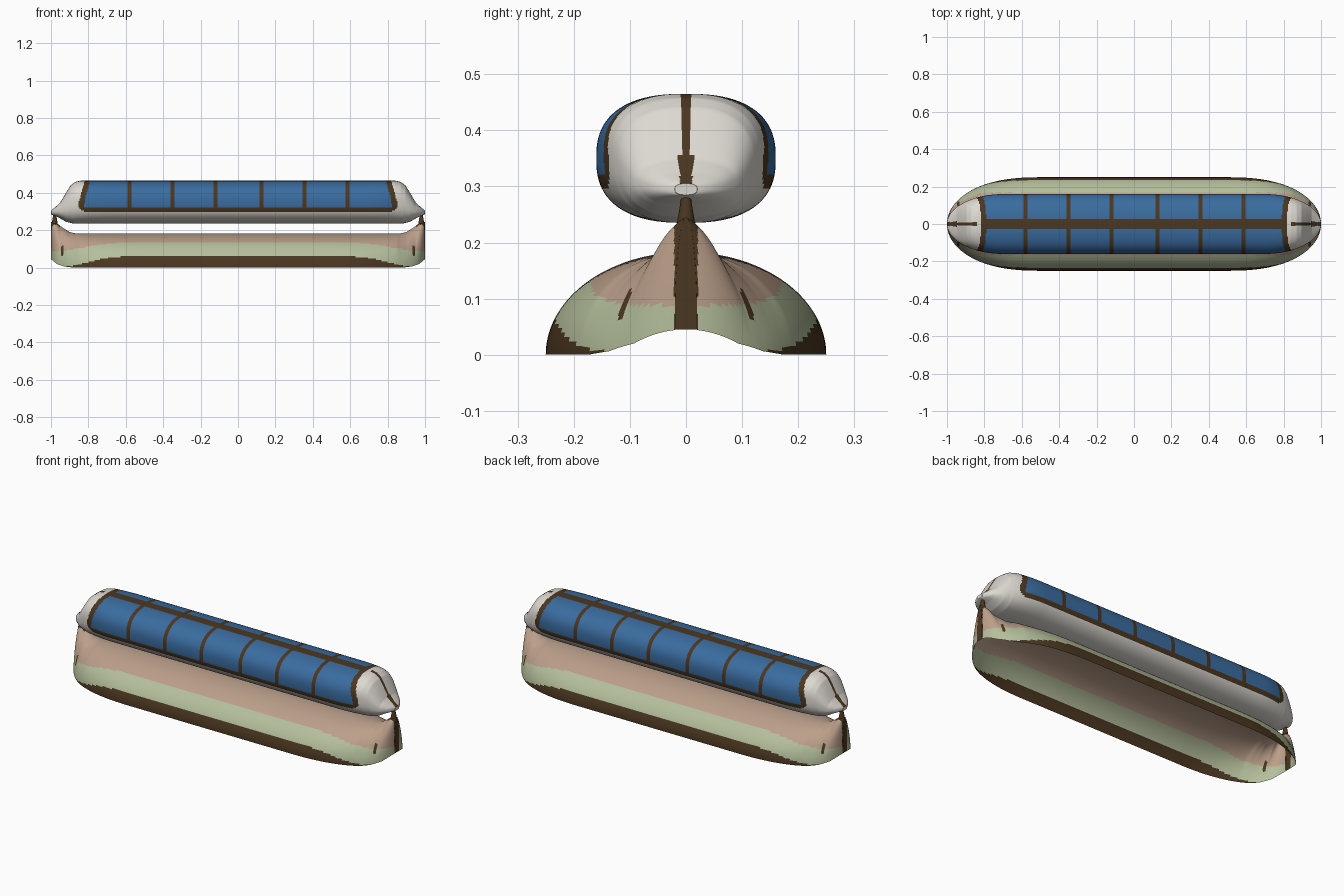
import bpy, bmesh, math

cube = bpy.data.objects.get("Cube")
if cube:
    bpy.data.objects.remove(cube, do_unlink=True)


def material(name, rgb):
    m = bpy.data.materials.new(name)
    m.use_nodes = True
    m.diffuse_color = (*rgb, 1)
    bsdf = m.node_tree.nodes["Principled BSDF"]
    bsdf.inputs["Base Color"].default_value = (*rgb, 1)
    bsdf.inputs["Roughness"].default_value = 0.7
    return m


WHITE = material("off_white", (0.72, 0.69, 0.64))
BLUE = material("glass_blue", (0.042, 0.15, 0.35))
BROWN = material("dark_brown", (0.07, 0.038, 0.015))
GREEN = material("pale_green", (0.46, 0.52, 0.33))
BEIGE = material("warm_beige", (0.5, 0.35, 0.255))

DIVIDERS = (-0.58, -0.35, -0.12, 0.125, 0.355, 0.585)
STEPS = 360


def interp(points, x):
    """Linear lookup of a profile in |x|."""
    x = abs(x)
    if x <= points[0][0]:
        return points[0][1]
    for (x0, v0), (x1, v1) in zip(points, points[1:]):
        if x <= x1:
            return v0 + (v1 - v0) * (x - x0) / (x1 - x0)
    return points[-1][1]


def spow(v, e):
    return math.copysign(abs(v) ** e, v)


def stations():
    """Lengthwise positions, denser at the tips, with exact divider edges."""
    xs = [math.sin(math.pi * (i / STEPS - 0.5)) for i in range(STEPS + 1)]
    xs = [x for x in xs if all(abs(abs(x - d) - 0.011) > 0.002 for d in DIVIDERS)]
    return sorted(xs + [d + s * 0.011 for d in DIVIDERS for s in (-1, 1)])


def loft(name, section, closed, mats, rule, cap):
    """Skin cross-sections along x and colour every face by a rule."""
    bm = bmesh.new()
    rings = [[bm.verts.new((x, y, z)) for y, z in section(x)] for x in stations()]
    n = len(rings[0])
    for a, b in zip(rings, rings[1:]):
        for j in range(n if closed else n - 1):
            k = (j + 1) % n
            f = bm.faces.new((a[j], a[k], b[k], b[j]))
            f.material_index = rule(f.calc_center_median())
    for ring in (rings[0], rings[-1]):
        bm.faces.new(ring).material_index = cap
    bmesh.ops.recalc_face_normals(bm, faces=bm.faces)
    mesh = bpy.data.meshes.new(name)
    bm.to_mesh(mesh)
    bm.free()
    for m in mats:
        mesh.materials.append(m)
    ob = bpy.data.objects.new(name, mesh)
    bpy.context.collection.objects.link(ob)
    bpy.ops.object.select_all(action="DESELECT")
    ob.select_set(True)
    bpy.context.view_layer.objects.active = ob
    bpy.ops.object.shade_smooth_by_angle(angle=math.radians(50))
    return ob


# Upper cabin: closed pod with sloping ends
ROOF = [(0.84, 0.465), (0.87, 0.458), (0.895, 0.44), (0.92, 0.4),
        (0.95, 0.348), (0.975, 0.325), (1, 0.305)]
FLOOR = [(0.88, 0.235), (0.92, 0.245), (0.96, 0.268), (1, 0.285)]


def cabin_section(x):
    t = max(0, (abs(x) - 0.7) / 0.3)
    w = max(0.02, 0.16 * math.sqrt(max(0, 1 - t * t)))
    top, low = interp(ROOF, x), interp(FLOOR, x)
    mid, h = (top + low) / 2, (top - low) / 2
    angles = [2 * math.pi * (j + 0.5) / 88 for j in range(88)]
    return [(w * spow(math.cos(a), 0.8), mid + h * spow(math.sin(a), 0.8)) for a in angles]


def cabin_rule(c):
    x, y, z = abs(c.x), abs(c.y), c.z
    length = 0.82 + 0.035 * (0.465 - z) / 0.13
    if z < 0.34:
        length -= 0.05 * ((0.34 - z) / 0.045) ** 2
    if z > 0.295 and x < length:
        on_divider = any(abs(c.x - d) < 0.011 for d in DIVIDERS)
        pane = x < length - 0.03 and z > 0.322 and y > 0.019
        return 1 if pane and not on_divider else 2
    # end seam
    return 2 if x > 0.84 and y < 0.011 and z > 0.29 else 0


loft("cabin", cabin_section, True, (WHITE, BLUE, BROWN), cabin_rule, 0)

# Lower hull: open-bottomed shell, pinched into a raised ridge at each end
HULL_TOP = [(0.87, 0.183), (0.9, 0.19), (0.94, 0.215), (0.97, 0.238), (1, 0.245)]
HULL_BASE = [(0.88, 0), (0.93, 0.006), (0.97, 0.02), (1, 0.045)]
BROWN_EDGE = [(0.62, 0.06), (0.72, 0.048), (0.8, 0.027), (0.88, 0.01), (0.94, 0.006)]
GREEN_EDGE = [(0.62, 0.135), (0.75, 0.122), (0.85, 0.102), (0.95, 0.088)]


def hull_section(x):
    t = max(0, (abs(x) - 0.5) / 0.5)
    w = max(0.02, 0.25 * math.sqrt(max(0, 1 - t ** 2.4)))
    top, low = interp(HULL_TOP, x), interp(HULL_BASE, x)
    e = interp([(0.85, 1), (0.95, 1.3), (0.99, 1)], x)
    angles = [math.pi * j / 72 for j in range(73)]
    return [(w * spow(math.cos(a), e), low + (top - low) * abs(math.sin(a)) ** e)
            for a in angles]


def hull_rule(c):
    x, y, z = abs(c.x), abs(c.y), c.z
    seam = x > 0.95 and y < 0.021 and z > 0.045
    mark = 0.932 < x < 0.945 and 0.065 < z < 0.115
    if seam or mark or z < interp(BROWN_EDGE, x):
        return 2
    return 1 if z < interp(GREEN_EDGE, x) else 0


loft("hull", hull_section, False, (BEIGE, GREEN, BROWN), hull_rule, 2)

# Thin ridge posts that join the hull ends to the cabin tips
for side, label in ((1, "left"), (-1, "right")):
    bpy.ops.mesh.primitive_cone_add(vertices=12, radius1=0.016, radius2=0.006, depth=0.06,
                                    location=(side * 0.98, 0, 0.265))
    post = bpy.context.object
    post.name = label + "_end_post"
    post.data.materials.append(BROWN)
    bpy.ops.object.shade_smooth_by_angle()
